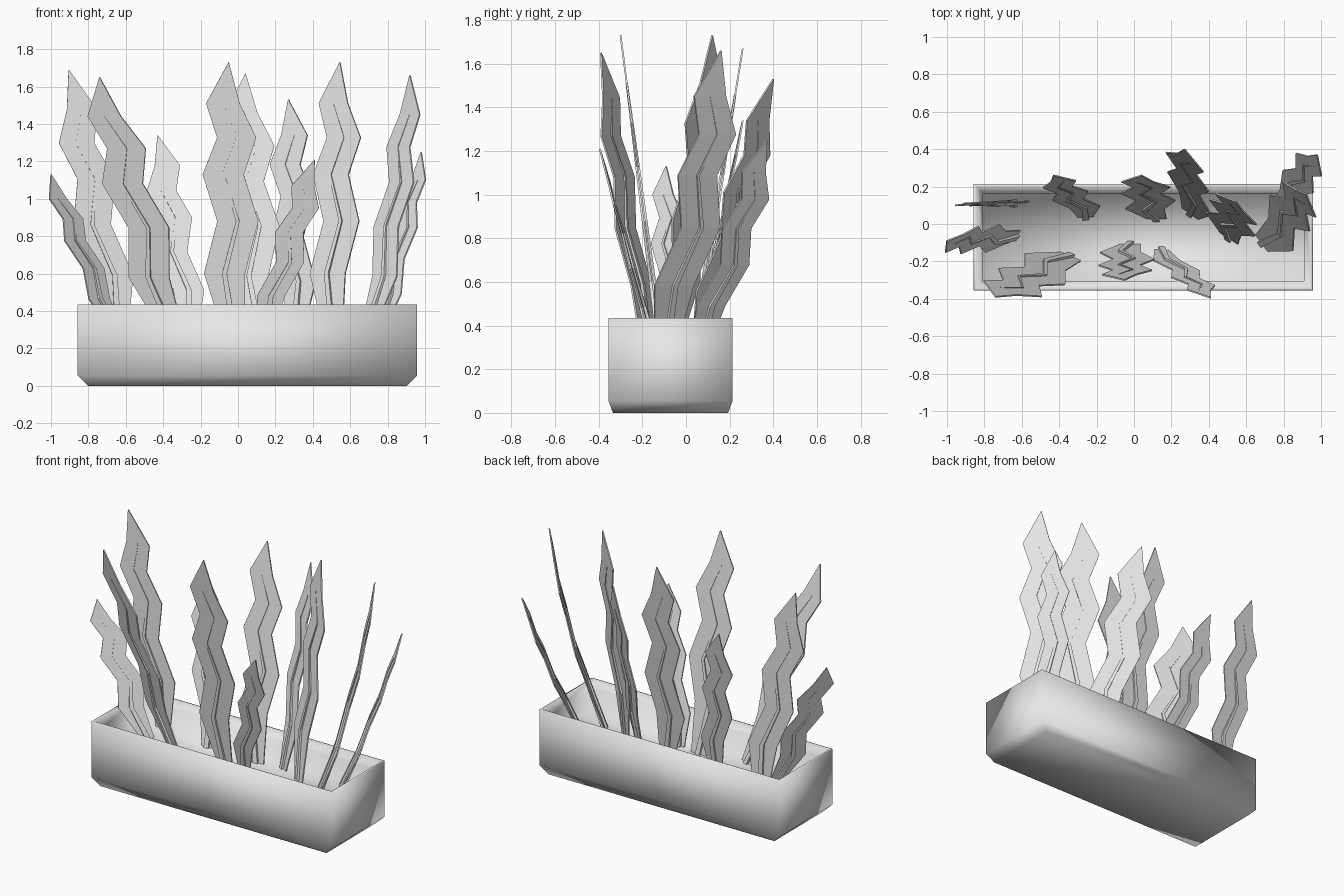
import bpy, bmesh, math
from mathutils import Vector

if "Cube" in bpy.data.objects:
    bpy.data.objects.remove(bpy.data.objects["Cube"])

grey = bpy.data.materials.new("light grey")
grey.diffuse_color = (0.8, 0.8, 0.8, 1)
grey.use_nodes = True
grey.node_tree.nodes["Principled BSDF"].inputs["Base Color"].default_value = grey.diffuse_color


def make_object(name, bm):
    bmesh.ops.recalc_face_normals(bm, faces=bm.faces)
    mesh = bpy.data.meshes.new(name)
    bm.to_mesh(mesh)
    bm.free()
    mesh.materials.append(grey)
    obj = bpy.data.objects.new(name, mesh)
    bpy.context.collection.objects.link(obj)
    return obj


def loft(bm, rings):
    """Skin a list of closed four-point rings and cap both ends."""
    rows = [[bm.verts.new(p) for p in ring] for ring in rings]
    for a, b in zip(rows, rows[1:]):
        for i in range(4):
            j = (i + 1) % 4
            bm.faces.new((a[i], a[j], b[j], b[i]))
    bm.faces.new(rows[0][::-1])
    bm.faces.new(rows[-1])


# Planter trough: outer wall, chamfered foot, thin rim and recessed floor
X0, X1, Y0, Y1 = -0.857, 0.958, -0.355, 0.213
levels = [  # z, inset in x, inset in y
    (0.0, 0.055, 0.02),
    (0.055, 0.0, 0.0),
    (0.435, 0.0, 0.0),
    (0.435, 0.012, 0.012),
    (0.385, 0.05, 0.05),
    (0.27, 0.055, 0.055),
]
bm = bmesh.new()
loft(bm, [[(X0 + dx, Y0 + dy, z), (X1 - dx, Y0 + dy, z),
           (X1 - dx, Y1 - dy, z), (X0 + dx, Y1 - dy, z)]
          for z, dx, dy in levels])
planter = make_object("planter", bm)
bpy.context.view_layer.objects.active = planter
planter.select_set(True)
bpy.ops.object.shade_smooth_by_angle(angle=math.radians(91))
planter.select_set(False)

# Leaf rhythm: height fraction, sideways zigzag, relative width
STEPS = [(0, 0.3, 0.5), (0.23, -1, 1), (0.42, 1, 1), (0.59, -1, 1),
         (0.725, 1, 0.95), (0.85, -0.9, 0.82), (1, 0, 0.01)]


def leaf(name, base, tip, angle, width, flip=1, bend=0.0):
    base, tip = Vector((*base, 0.265)), Vector(tip)
    side = Vector((math.cos(math.radians(angle)), math.sin(math.radians(angle)), 0))
    normal = side.cross(tip - base).normalized()
    lean = Vector((tip.x - base.x, tip.y - base.y, 0))
    blade, rib = [], []
    for t, zig, rel in STEPS:
        c = base.lerp(tip, t) + side * zig * flip * width * 0.17
        c += lean * bend * t * (1 - t)
        s, n = side * width * rel / 2, normal * 0.004
        blade.append([c - s - n, c + s - n, c + s + n, c - s + n])
        if t < 0.9:  # raised midrib on both faces, thinning upwards
            r = 0.017 * (1 - t)
            s, n = side * r, normal * (r + 0.003)
            rib.append([c - s - n, c + s - n, c + s + n, c - s + n])
    bm = bmesh.new()
    loft(bm, blade)
    loft(bm, rib)
    make_object(name, bm)


# Leaves: base (x, y), tip (x, y, z), facing angle, width, zigzag side, bend
LEAVES = [
    ((-0.03, -0.11), (-0.05, -0.30, 1.73), 0, 0.22),
    ((0.11, 0.03), (0.04, 0.26, 1.67), 0, 0.21),
    ((0.50, -0.07), (0.545, 0.12, 1.73), -33, 0.225, 1, 0.2),
    ((0.31, 0.05), (0.27, 0.40, 1.53), -36, 0.21, -1),
    ((0.69, -0.11), (0.92, 0.16, 1.66), -54, 0.22, -1, 0.5),
    ((0.75, 0.05), (0.98, 0.37, 1.25), -55, 0.16, -1, 0.2),
    ((0.14, -0.14), (0.41, -0.395, 1.21), -3, 0.15),
    ((-0.35, -0.17), (-0.74, -0.39, 1.65), -23, 0.235),
    ((-0.25, 0.04), (-0.43, 0.26, 1.34), 3, 0.165, -1),
    ((-0.63, 0.11), (-0.905, 0.11, 1.69), 5, 0.20, -1),
    ((-0.64, -0.07), (-1.0, -0.09, 1.13), 46, 0.16),
]
for i, spec in enumerate(LEAVES):
    leaf(f"leaf_{i + 1}", *spec)
